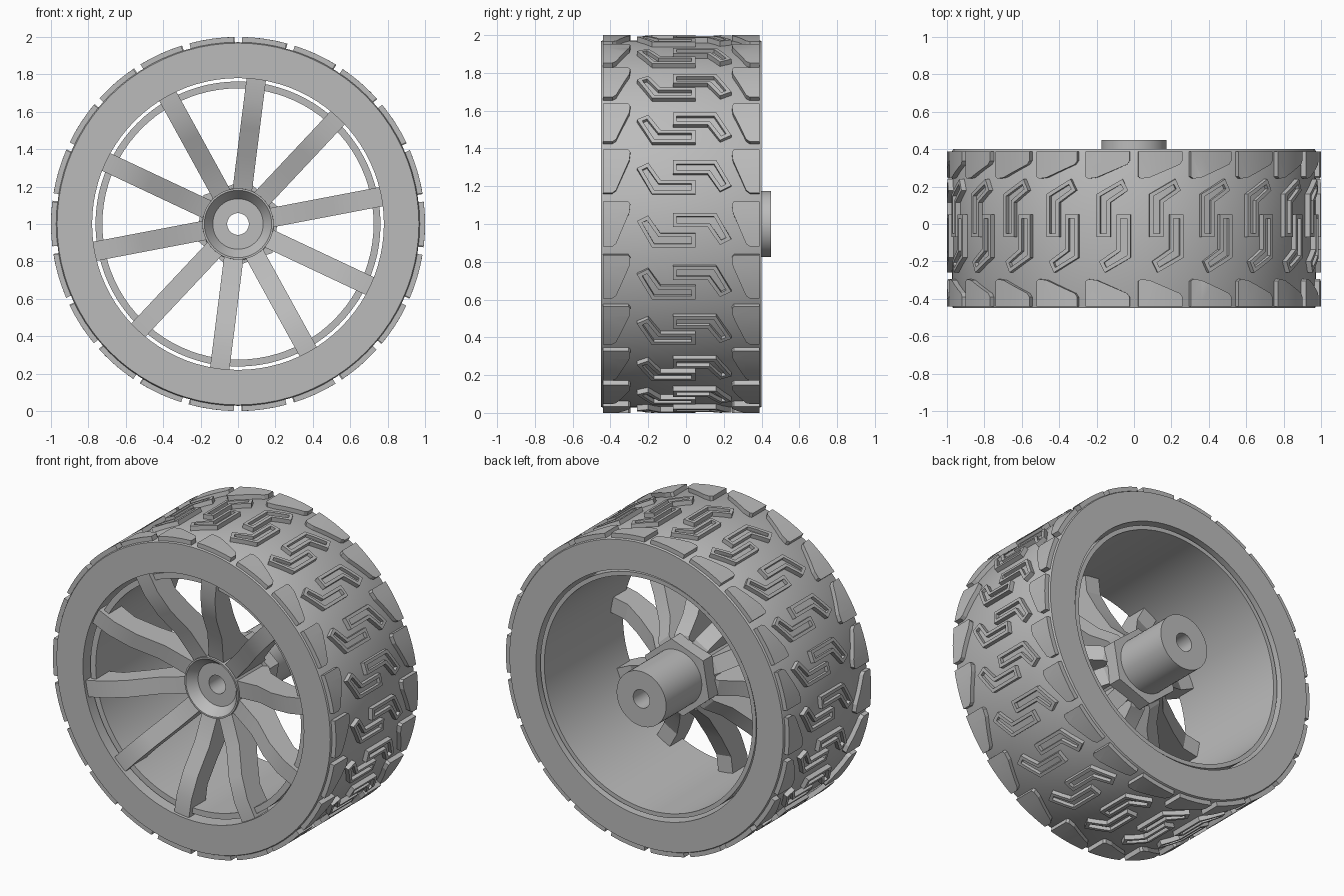
import bpy, bmesh, math
from mathutils import Vector, Matrix

cube = bpy.data.objects.get("Cube")
if cube:
    bpy.data.objects.remove(cube, do_unlink=True)

LUGS, SPOKES = 22, 10
AXLE = Vector((0, 0, 1))

grey = bpy.data.materials.new("plain grey")
grey.use_nodes = True
colour = (0.5, 0.5, 0.5, 1)
grey.diffuse_color = colour
grey.node_tree.nodes["Principled BSDF"].inputs["Base Color"].default_value = colour


def finish(name, bm, angle=30):
    """Turn a bmesh into a shaded object."""
    bmesh.ops.recalc_face_normals(bm, faces=bm.faces)
    mesh = bpy.data.meshes.new(name)
    bm.to_mesh(mesh)
    bm.free()
    mesh.materials.append(grey)
    obj = bpy.data.objects.new(name, mesh)
    bpy.context.collection.objects.link(obj)
    bpy.ops.object.select_all(action='DESELECT')
    obj.select_set(True)
    bpy.context.view_layer.objects.active = obj
    bpy.ops.object.shade_smooth_by_angle(angle=math.radians(angle))
    return obj


def lathe(name, profile, sides, phase=0.0):
    """Revolve a closed (radius, y) profile round the axle."""
    bm = bmesh.new()
    rings = []
    for i in range(sides):
        a = math.tau * i / sides + phase
        rings.append([bm.verts.new(AXLE + Vector((r * math.cos(a), y, r * math.sin(a))))
                      for r, y in profile])
    n = len(profile)
    for i in range(sides):
        a, b = rings[i], rings[(i + 1) % sides]
        for j in range(n):
            k = (j + 1) % n
            bm.faces.new((a[j], a[k], b[k], b[j]))
    return finish(name, bm)


def prism(bm, outline, place, low, high):
    """Extrude an outline between two levels and return its top face."""
    bottom = [bm.verts.new(place(p, low)) for p in outline]
    top = [bm.verts.new(place(p, high)) for p in outline]
    bm.faces.new(bottom[::-1])
    for i in range(len(outline)):
        j = (i + 1) % len(outline)
        bm.faces.new((bottom[i], bottom[j], top[j], top[i]))
    return bm.faces.new(top)


def tread(name, outline, slot=0.0):
    """Make one flat block, slot it, then wrap copies round the tyre."""
    bm = bmesh.new()
    top = prism(bm, outline, lambda p, h: Vector((p[0], p[1], h)), 0.955, 1.0)
    bmesh.ops.recalc_face_normals(bm, faces=bm.faces)
    if slot:
        bmesh.ops.inset_individual(bm, faces=[top], thickness=slot, use_even_offset=True)
        ring = bmesh.ops.extrude_discrete_faces(bm, faces=[top])["faces"]
        for v in ring[0].verts:
            v.co.z -= 0.022
    bmesh.ops.triangulate(bm, faces=bm.faces)
    for t in (-0.06, 0, 0.06):
        bmesh.ops.bisect_plane(bm, geom=bm.verts[:] + bm.edges[:] + bm.faces[:],
                               plane_co=(0, t, 0), plane_no=(0, 1, 0))
    block = bm.verts[:] + bm.edges[:] + bm.faces[:]
    flat = [v.co.copy() for v in bm.verts]
    sets = [bm.verts[:]]
    for k in range(1, LUGS):
        copy = bmesh.ops.duplicate(bm, geom=block)
        sets.append([copy["vert_map"][v] for v in sets[0]])
    for k, verts in enumerate(sets):
        for v, p in zip(verts, flat):
            a = p.y + math.tau * k / LUGS
            v.co = AXLE + Vector((p.z * math.cos(a), p.x, p.z * math.sin(a)))
    return finish(name, bm, 25)


# Tyre body and the separate rim barrel inside it
lathe("tyre", [(0.78, -0.45), (0.967, -0.45), (0.972, -0.44),
               (0.972, 0.39), (0.967, 0.4), (0.78, 0.4)], LUGS * 4)
lathe("rim_barrel", [(0.725, -0.4), (0.762, -0.4), (0.762, 0.38), (0.735, 0.38)], 88)

# Shoulder blocks on both edges of the tread
shoulder = [(-0.44, 0.12), (-0.305, 0.12), (-0.295, 0.105),
            (-0.3, 0.06), (-0.37, -0.105), (-0.39, -0.12), (-0.44, -0.12)]
tread("front_shoulder_blocks", shoulder)
tread("back_shoulder_blocks", [(-0.052 - y, t) for y, t in shoulder])

# Interlocking slotted blocks along the middle of the tread
hook = [(-0.26, 0.015), (-0.2, 0.045), (-0.135, -0.05),
        (0.05, -0.05), (0.05, -0.125), (-0.18, -0.125)]
tread("front_hook_blocks", hook, 0.02)
tread("back_hook_blocks", [(-0.02 - y, -0.066 - t) for y, t in hook], 0.02)

# Spokes, sweeping back from the rim to the recessed hub
spoke = [(0.785, -0.43), (0.66, -0.425), (0.52, -0.385), (0.36, -0.3), (0.17, -0.25),
         (0.17, 0.02), (0.23, 0.0), (0.32, -0.1), (0.48, -0.2), (0.62, -0.27),
         (0.74, -0.27), (0.785, -0.3)]
bm = bmesh.new()
for k in range(SPOKES):
    turn = Matrix.Rotation(-math.radians(10.8 + 36 * k), 3, 'Y')
    prism(bm, spoke, lambda p, w: AXLE + turn @ Vector((p[0], p[1], w)), -0.052, 0.052)
finish("spokes", bm, 25)

# Hub with dished front, collar, bored shaft and hexagonal nut
lathe("hub", [(0.058, -0.21), (0.135, -0.21), (0.18, -0.27), (0.19, -0.27),
              (0.195, 0.02), (0.175, 0.02), (0.175, 0.45), (0.058, 0.45)], 48)
lathe("hub_nut", [(0.16, 0.0), (0.24, 0.0), (0.24, 0.09), (0.16, 0.09)], 6, math.radians(20))
